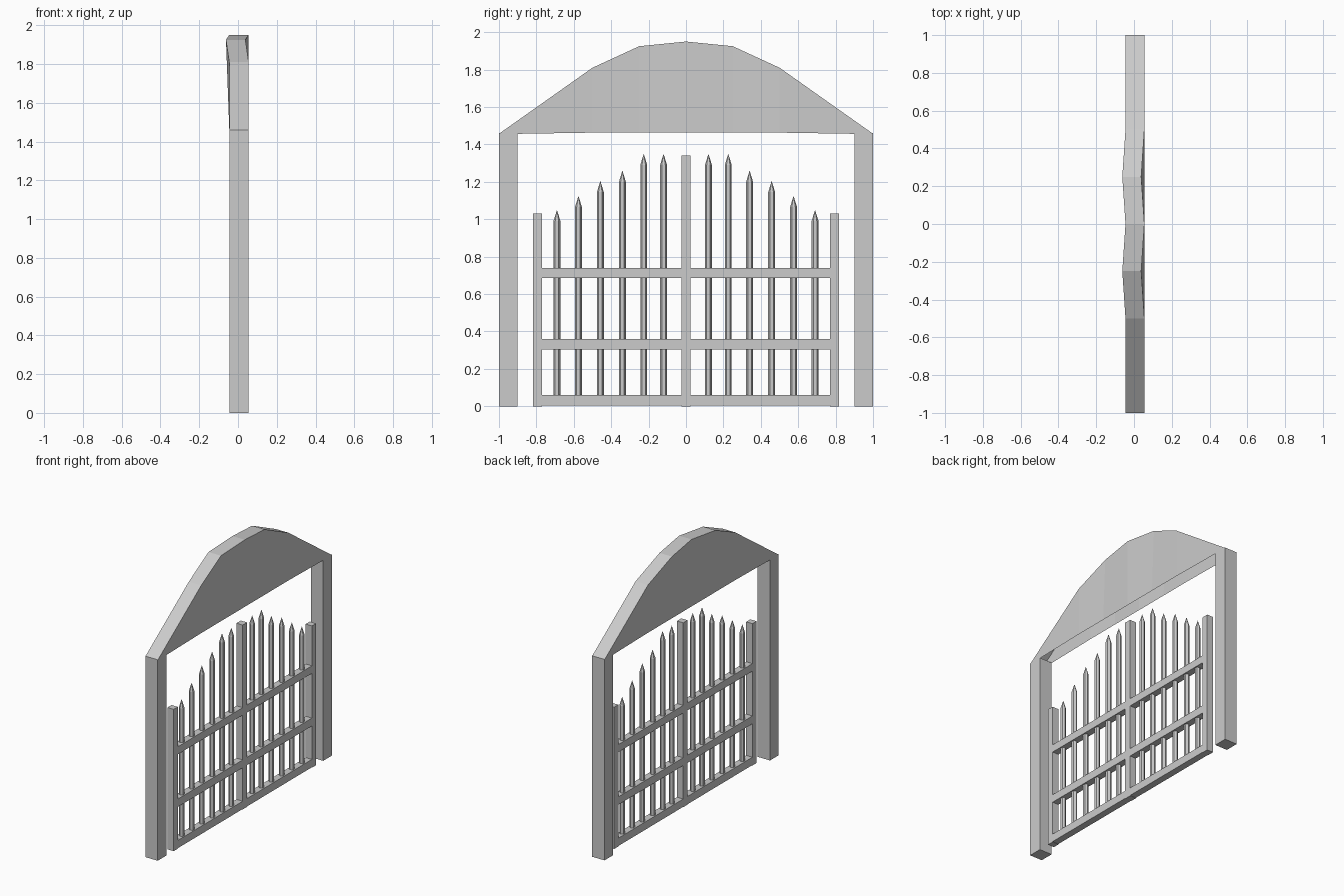
import bpy, bmesh, math
from mathutils import Matrix

if "Cube" in bpy.data.objects:
    bpy.data.objects.remove(bpy.data.objects["Cube"])


def add_object(name, bm):
    mesh = bpy.data.meshes.new(name)
    bm.normal_update()
    bm.to_mesh(mesh)
    bm.free()
    obj = bpy.data.objects.new(name, mesh)
    bpy.context.collection.objects.link(obj)
    return obj


def box(name, x, y, z, open_top=False):
    bm = bmesh.new()
    bmesh.ops.create_cube(bm, size=1)
    for v in bm.verts:
        for i, (lo, hi) in enumerate((x, y, z)):
            v.co[i] = lo if v.co[i] < 0 else hi
    if open_top:
        bm.normal_update()
        top = [f for f in bm.faces if f.normal.z > 0.5]
        bmesh.ops.delete(bm, geom=top, context='FACES_ONLY')
    return add_object(name, bm)


def picket(name, y, top):
    # hexagonal bar with a pointed tip
    r, x, z0 = 0.0185, 0.03, 0.05
    bm = bmesh.new()
    rings = []
    for z in (z0, top - 0.06):
        rings.append([bm.verts.new((x + r * math.sin(i * math.pi / 3),
                                    y + r * math.cos(i * math.pi / 3), z)) for i in range(6)])
    tip = bm.verts.new((x, y, top))
    for i in range(6):
        j = (i + 1) % 6
        bm.faces.new((rings[0][i], rings[0][j], rings[1][j], rings[1][i]))
        bm.faces.new((rings[1][i], rings[1][j], tip))
    bm.faces.new(rings[0])
    bmesh.ops.recalc_face_normals(bm, faces=bm.faces)
    return add_object(name, bm)


POST_X = (-0.045, 0.055)
GATE_X = (0.005, 0.055)

# Arched header: hollow shell, open underneath, slightly warped crown
half = [(1.0, 1.457, 0), (0.5, 1.81, 0), (0.25, 1.925, -0.017)]
outline = [(-y, z, s) for y, z, s in half] + [(0, 1.95, 0)] + half[::-1]
bm = bmesh.new()
cols = []
for y, z, shift in outline:
    bottom = 1.455 if abs(y) == 1 else 1.463
    cols.append([bm.verts.new((POST_X[0], y, bottom)),
                 bm.verts.new((POST_X[0] + shift, y, z)),
                 bm.verts.new((POST_X[1] + shift, y, z)),
                 bm.verts.new((POST_X[1], y, bottom))])
for a, b in zip(cols, cols[1:]):
    for i in range(3):
        bm.faces.new((a[i], a[i + 1], b[i + 1], b[i]))
bmesh.ops.recalc_face_normals(bm, faces=bm.faces)
add_object("arch_header", bm)

# Posts, gate stiles and pickets on both sides
pickets = [(0.12, 1.35), (0.226, 1.35), (0.34, 1.26),
           (0.458, 1.205), (0.575, 1.125), (0.69, 1.05)]
for side, s in (("left", -1), ("right", 1)):
    box(f"{side}_post", POST_X, sorted((s * 0.9, s * 1.0)), (0, 1.46), open_top=True)
    box(f"{side}_gate_stile", GATE_X, sorted((s * 0.77, s * 0.817)), (0, 1.03))
    for n, (y, top) in enumerate(pickets):
        picket(f"{side}_picket_{n + 1}", s * y, top)

# Centre stile and horizontal rails
box("centre_stile", GATE_X, (-0.025, 0.025), (0, 1.34))
for name, z in (("bottom_rail", (0.003, 0.06)),
                ("middle_rail", (0.303, 0.36)),
                ("upper_rail", (0.685, 0.74))):
    box(name, GATE_X, (-0.775, 0.775), z)
